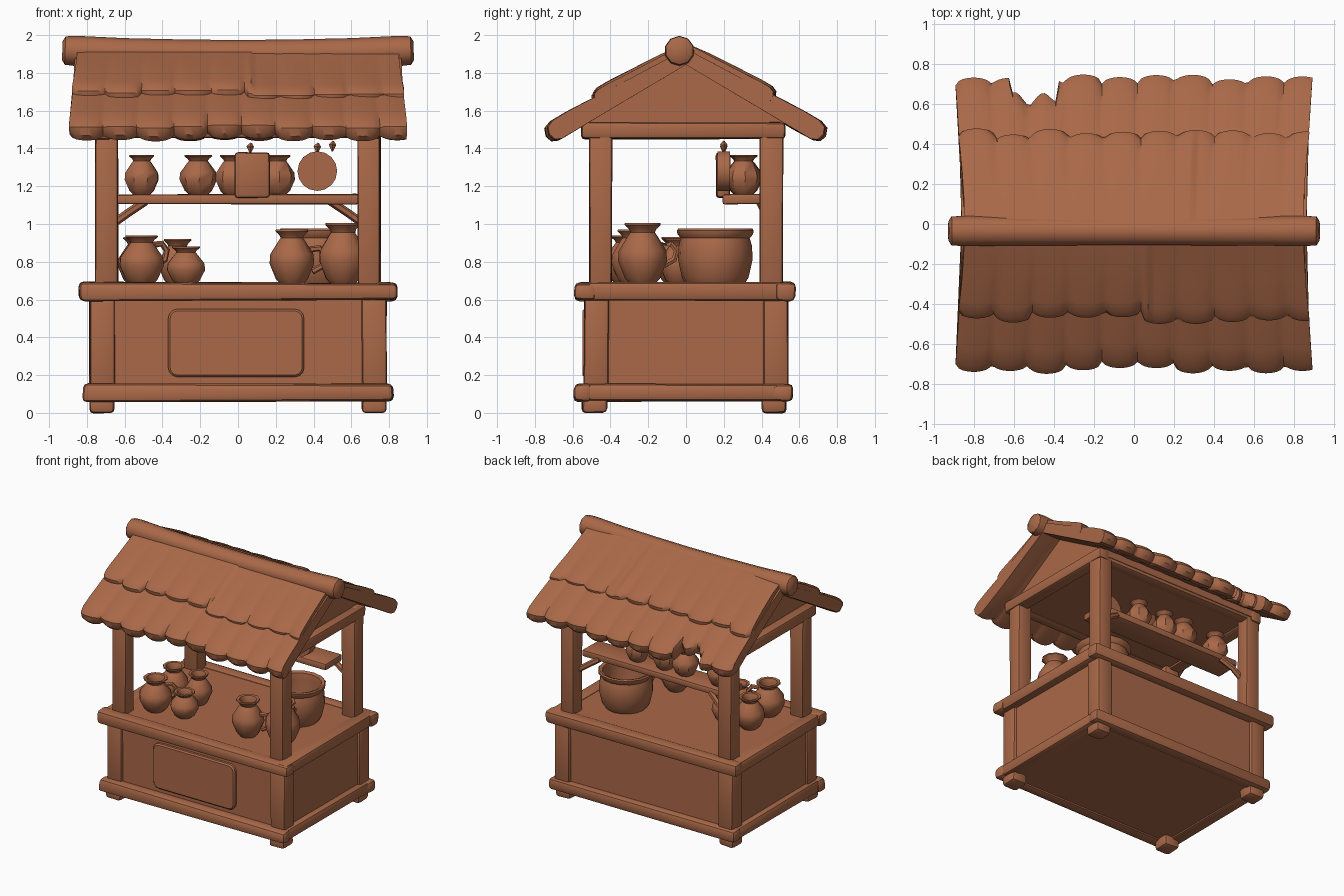
import bpy, bmesh, math, random
from mathutils import Vector, Matrix

if "Cube" in bpy.data.objects:
    bpy.data.objects.remove(bpy.data.objects["Cube"])

random.seed(4)
clay = bpy.data.materials.new("terracotta")
clay.diffuse_color = (0.40, 0.14, 0.065, 1)
clay.use_nodes = True
clay.node_tree.nodes["Principled BSDF"].inputs["Base Color"].default_value = clay.diffuse_color


def finish(name, bm):
    bmesh.ops.recalc_face_normals(bm, faces=bm.faces)
    me = bpy.data.meshes.new(name)
    bm.to_mesh(me)
    bm.free()
    me.materials.append(clay)
    ob = bpy.data.objects.new(name, me)
    bpy.context.collection.objects.link(ob)
    return ob


def box(name, lo, hi, bevel=0.0, jitter=0.0):
    """Bevelled block between two corners, slightly uneven for a hand-cut look."""
    bm = bmesh.new()
    bmesh.ops.create_cube(bm, size=1)
    for v in bm.verts:
        v.co = Vector([(a + b) / 2 + c * (b - a) + random.uniform(-jitter, jitter)
                       for a, b, c in zip(lo, hi, v.co)])
    if bevel:
        bmesh.ops.bevel(bm, geom=bm.edges[:], offset=bevel, segments=2,
                        profile=0.5, affect='EDGES')
    return finish(name, bm)


def skin(name, rings):
    """Closed skin over a list of equal-length rings."""
    bm = bmesh.new()
    vs = [[bm.verts.new(p) for p in r] for r in rings]
    n = len(vs[0])
    for a, b in zip(vs, vs[1:]):
        for i in range(n):
            j = (i + 1) % n
            bm.faces.new((a[i], a[j], b[j], b[i]))
    bm.faces.new(vs[0])
    bm.faces.new(vs[-1])
    return finish(name, bm)


def tube(name, pts, radii, sides=8):
    pts = [Vector(p) for p in pts]
    rings = []
    for i, p in enumerate(pts):
        d = (pts[min(i + 1, len(pts) - 1)] - pts[max(i - 1, 0)]).normalized()
        u = d.cross(Vector((0, 1, 0.01))).normalized()
        w = d.cross(u)
        rings.append([p + radii[i] * (math.cos(t) * u + math.sin(t) * w)
                      for t in [2 * math.pi * k / sides for k in range(sides)]])
    return skin(name, rings)


JAR = [(.5, 0), (.72, .1), (1, .38), (.97, .55), (.62, .78), (.5, .85), (.56, .9),
       (.74, .97), (.72, 1), (.55, .99), (.42, .86), (.45, .7)]
BASIN = [(.76, 0), (.88, .12), (.99, .45), (.97, .7), (.91, .83), (1.0, .9), (1.02, .97),
         (.98, 1), (.86, .97), (.82, .8), (.84, .5), (.7, .15)]


def pot(name, x, y, z, r, h, profile=JAR, sides=10):
    turn = random.uniform(0, 1)
    return skin(name, [[(x + r * a * math.cos(turn + 2 * math.pi * k / sides),
                         y + r * a * math.sin(turn + 2 * math.pi * k / sides), z + h * b)
                        for k in range(sides)] for a, b in profile])


def handle(name, x, y, z, size, angle):
    pts = [(x + math.cos(angle) * c * size, y + math.sin(angle) * c * size, z + d * size)
           for c, d in [(-.3, 1), (.5, 1.1), (1, .5), (.8, -.3), (-.1, -.8)]]
    return tube(name, pts, [.017] * 5, 6)


# Base: feet, cabinet and posts
for sx in (-1, 1):
    for sy in (-1, 1):
        cx, cy = sx * .72, sy * .475 - .01
        box("foot", (cx - .065, cy - .065, 0), (cx + .065, cy + .065, .09), .022, .004)
        box("cabinet_post", (sx * .72 - .065, sy * .475 - .065, .1),
            (sx * .72 + .065, sy * .475 + .065, .64), .018, .004)
        box("roof_post", (sx * .695 - .06, sy * .453 - .06, .62),
            (sx * .695 + .06, sy * .453 + .06, 1.5), .016, .004)
box("cabinet", (-.765, -.52, .075), (.765, .515, .66))
box("counter_top", (-.8, -.55, .62), (.8, .54, .682))


# Log frames around the foot and the counter
def frame(name, x, y0, y1, z0, z1, w):
    for a, b in ((y0, y0 + w), (y1 - w, y1)):
        box(name + "_long_beam", (-x, a, z0), (x, b, z1), .026, .006)
    for s in (-1, 1):
        c = s * (x - w / 2 - .01)
        box(name + "_side_beam", (c - w / 2, y0 + .02, z0 + .002),
            (c + w / 2, y1 - .02, z1 - .002), .026, .006)


frame("base", .822, -.595, .565, .06, .153, .1)
frame("counter", .842, -.59, .58, .595, .69, .11)

# Front plaque with rounded corners
bm = bmesh.new()
bmesh.ops.create_cube(bm, size=1)
for v in bm.verts:
    v.co = Vector((v.co.x * .72 - .01, v.co.y * .07 - .513, v.co.z * .36 + .37))
bmesh.ops.bevel(bm, geom=[e for e in bm.edges if abs(e.verts[0].co.y - e.verts[1].co.y) > .05],
                offset=.05, segments=3, profile=.5, affect='EDGES')
bmesh.ops.bevel(bm, geom=[e for e in bm.edges if all(v.co.y < -.54 for v in e.verts)],
                offset=.01, segments=1, affect='EDGES')
finish("front_plaque", bm)

# Ceiling, gable filled up to the tiles, gable and eave beams
box("ceiling", (-.73, -.5, 1.465), (.73, .5, 1.53))
skin("gable", [[(x, -.52, 1.48), (x, .52, 1.48), (x, .52, 1.57), (x, 0, 1.85), (x, -.52, 1.57)]
               for x in (-.7, .7)])
for s in (-1, 1):
    box("gable_beam", (s * .715 - .05, -.555, 1.45), (s * .715 + .05, .525, 1.54), .02, .004)
for y in (-.47, .47):
    box("eave_beam", (-.74, y - .045, 1.455), (.74, y + .045, 1.54), .02)


# Scalloped tile layers of the roof, with blunt rounded lower ends
def tile_layer(name, side, y1, ztop, thick, half, crack=None, broken=False):
    pitch, cols = .177, 100
    drop = [random.uniform(-.006, .028) for _ in range(14)]
    rings = []
    for i in range(cols + 1):
        x = -1 + 2 * i / cols
        k, u = divmod((x + 1) * half / pitch, 1)
        bulge = math.sqrt(max(0, 1 - (2 * u - 1) ** 2))
        end = y1 - drop[int(k)] - .04 * (1 - bulge)
        if broken and -.60 < x * half < -.38:
            end -= .09 + .02 * math.sin(x * 40)
        lift = .014 if crack is not None and x * half < crack else 0
        ring = []
        for t, below in ((0, 0), (.3, 0), (.6, 0), (.85, 0), (.96, .05), (1, .22),
                         (.99, .5), (.95, .85), (.9, 1), (.6, 1), (0, 1)):
            y = t * end
            ripple = t * t * .022 * (bulge - .6) * (1 if below < .5 else -.6)
            z = (ztop - .535 * y + ripple + lift * min(1, 3 * t) * (1 - below)
                 - below * thick * (.85 + .4 * t))
            ring.append((x * (half + .03 * t * t), side * y, z))
        rings.append(ring)
    return skin(name, rings)


tile_layer("front_lower_tiles", -1, .745, 1.928, .1, .865)
tile_layer("front_upper_tiles", -1, .495, 1.958, .07, .85, .07)
tile_layer("back_lower_tiles", 1, .745, 1.928, .1, .865, None, True)
tile_layer("back_upper_tiles", 1, .475, 1.958, .07, .85, .3)

# Sagging ridge log
xs = [-.93, -.915, -.86, -.6, -.3, 0, .3, .6, .86, .915, .93]
rs = [.05, .075, .08, .076, .075, .074, .075, .076, .08, .075, .05]
tube("ridge_log", [(x, -.035, 1.9 + .022 * x * x) for x in xs], rs, 10)

# Shelf with diagonal brackets
box("shelf", (-.64, .195, 1.105), (.64, .4, 1.158), .012, .004)
for s in (-1, 1):
    tube("shelf_bracket", [(s * .65, .42, 1.01), (s * .58, .42, 1.06), (s * .49, .39, 1.12)],
         [.022] * 3, 6)

# Jars on the shelf
for x, r in ((-.51, .095), (-.21, .1), (-.03, .09), (.21, .092)):
    pot("shelf_jar", x, .305, 1.155, r, .21, sides=8)

# Hanging square board and round board with hooks
box("square_board", (-.02, .16, 1.14), (.17, .235, 1.38), .018, .003)
bm = bmesh.new()
bmesh.ops.create_cone(bm, cap_ends=True, segments=16, radius1=.105, radius2=.105, depth=.065,
                      matrix=Matrix.Translation((.42, .2, 1.28)) @ Matrix.Rotation(math.pi / 2, 4, 'X'))
finish("round_board", bm)
for x, z in ((.065, 1.41), (.42, 1.41), (.5, 1.42)):
    tube("hook", [(x, .2, z - .035), (x, .2, z), (x + .005, .2, z + .02)], [.004, .02, .004], 4)

# Pots and jugs on the counter
pot("left_jug", -.51, -.31, .68, .122, .26)
handle("left_jug_handle", -.51 + .08, -.27, .83, .06, .5)
pot("small_jar", -.275, -.28, .68, .105, .2)
pot("rear_left_jar", -.53, -.05, .68, .11, .25)
pot("rear_jar", -.32, -.04, .68, .1, .24)
pot("pitcher", .285, -.28, .68, .118, .29)
handle("pitcher_handle", .285 + .115, -.26, .80, .065, .1)
pot("right_jug", .555, -.23, .68, .13, .325)
handle("right_jug_handle", .535, -.11, .83, .06, 1.6)
pot("large_basin", .42, .155, .68, .2, .295, BASIN, 16)

# Smooth shading with sharp edges kept
bpy.ops.object.select_all(action='SELECT')
bpy.context.view_layer.objects.active = bpy.context.selected_objects[0]
bpy.ops.object.shade_smooth_by_angle(angle=math.radians(38))
